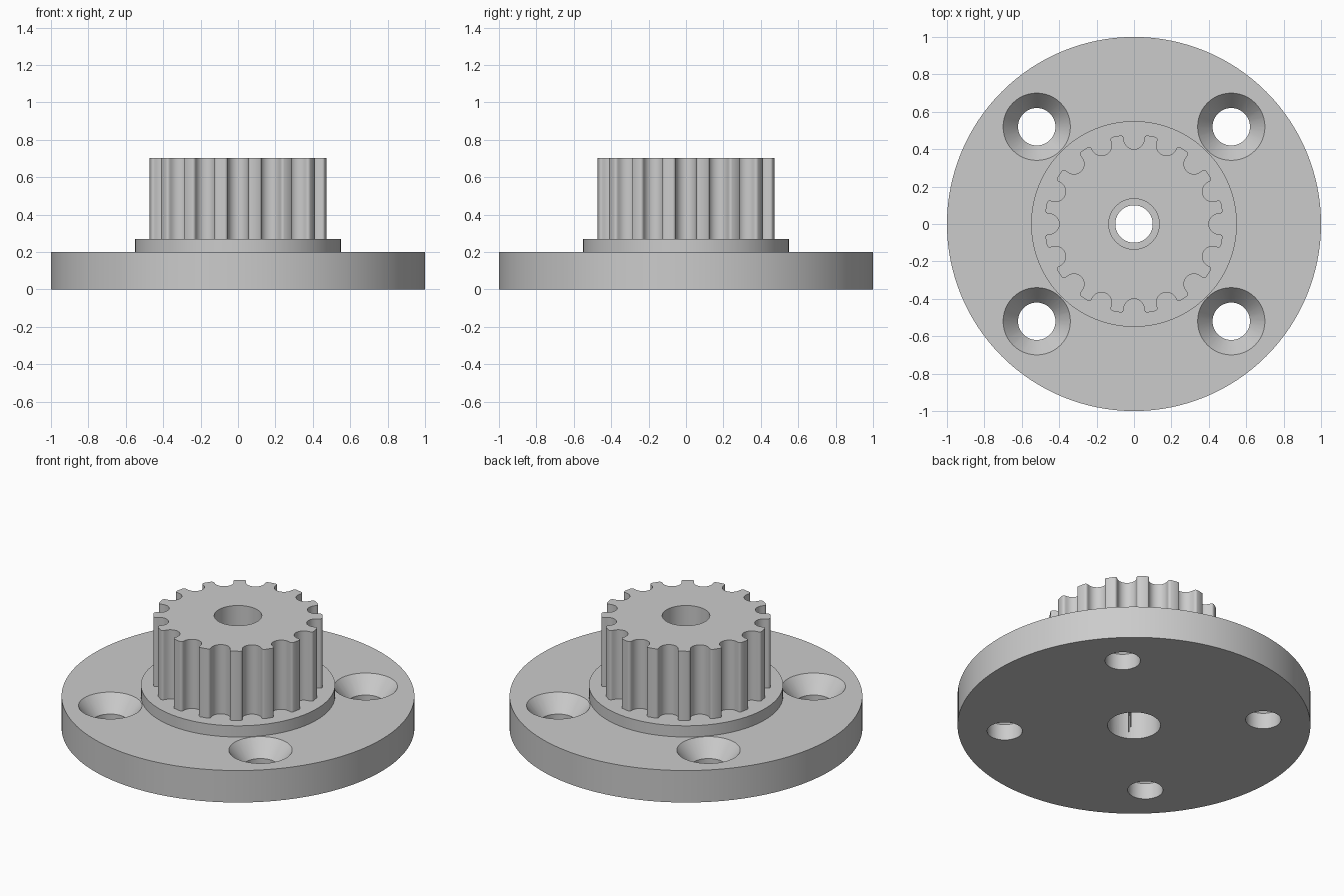
import bpy
import bmesh
from math import sin, cos, pi, radians
from mathutils import Matrix, Vector

cube = bpy.data.objects.get("Cube")
if cube:
    bpy.data.objects.remove(cube, do_unlink=True)

grey = bpy.data.materials.new("plain_grey")
grey.use_nodes = True
colour = (0.6, 0.6, 0.6, 1)
grey.diffuse_color = colour
grey.node_tree.nodes["Principled BSDF"].inputs["Base Color"].default_value = colour

TEETH = 16
TIP, ROOT, GROOVE = 0.475, 0.40, 0.0545
PLATE_TOP, HUB_TOP, GEAR_TOP = 0.2, 0.27, 0.703


def finish(bm, name):
    """Turn a bmesh into a grey object."""
    bmesh.ops.recalc_face_normals(bm, faces=bm.faces)
    mesh = bpy.data.meshes.new(name)
    bm.to_mesh(mesh)
    bm.free()
    mesh.materials.append(grey)
    obj = bpy.data.objects.new(name, mesh)
    bpy.context.collection.objects.link(obj)
    return obj


def lathe(name, profile, steps, centre=(0, 0)):
    """Revolve (radius, height) points that start and end on the axis."""
    bm = bmesh.new()
    verts = [bm.verts.new((r, 0, z)) for r, z in profile]
    edges = [bm.edges.new(pair) for pair in zip(verts, verts[1:])]
    bmesh.ops.spin(bm, geom=verts + edges, cent=(0, 0, 0), axis=(0, 0, 1),
                   angle=2 * pi, steps=steps)
    bmesh.ops.remove_doubles(bm, verts=bm.verts, dist=0.0001)
    bmesh.ops.translate(bm, verts=bm.verts, vec=(*centre, 0))
    return finish(bm, name)


def activate(obj):
    bpy.ops.object.select_all(action='DESELECT')
    obj.select_set(True)
    bpy.context.view_layer.objects.active = obj


def cut(obj, cutter):
    activate(obj)
    mod = obj.modifiers.new("cut", 'BOOLEAN')
    mod.operation = 'DIFFERENCE'
    mod.solver = 'EXACT'
    mod.object = cutter
    bpy.ops.object.modifier_apply(modifier=mod.name)


# Round base plate with the raised hub step
flange = lathe("flange", [(0, 0), (1, 0), (1, PLATE_TOP), (0.55, PLATE_TOP),
                          (0.55, HUB_TOP), (0, HUB_TOP)], 128)

# Toothed pulley: one rounded groove repeated around the axis
half = [(GROOVE * sin(a), ROOT + GROOVE * (1 - cos(a)))
        for a in (radians(85) * i / 8 for i in range(9))]
fillet = 0.015
half += [(GROOVE + 0.001 + fillet * (1 - cos(a)), TIP - 0.001 - fillet * (1 - sin(a)))
         for a in (pi / 2 * i / 4 for i in range(5))]
groove = [(-x, y) for x, y in reversed(half[1:])] + half
bm = bmesh.new()
outline = []
for tooth in range(TEETH):
    turn = Matrix.Rotation(-2 * pi * tooth / TEETH, 3, 'Z')
    outline += [bm.verts.new(turn @ Vector((x, y, HUB_TOP))) for x, y in groove]
base = bm.faces.new(outline)
top = bmesh.ops.extrude_face_region(bm, geom=[base], use_keep_orig=True)
bmesh.ops.translate(bm, vec=(0, 0, GEAR_TOP - HUB_TOP),
                    verts=[g for g in top["geom"] if isinstance(g, bmesh.types.BMVert)])
pulley = finish(bm, "toothed_pulley")

# Stepped bore through both parts
bore = lathe("bore_cutter", [(0, -0.1), (0.15, -0.1), (0.15, 0.3), (0.1, 0.3),
                             (0.1, 0.45), (0.135, 0.45), (0.135, 0.9), (0, 0.9)], 64)
cutters = [bore]
cut(flange, bore)
cut(pulley, bore)

# Four countersunk screw holes
for sx in (-1, 1):
    for sy in (-1, 1):
        hole = lathe("screw_hole_cutter",
                     [(0, -0.1), (0.1, -0.1), (0.1, 0.1), (0.18, PLATE_TOP),
                      (0.18, 0.4), (0, 0.4)], 48, (0.52 * sx, 0.52 * sy))
        cut(flange, hole)
        cutters.append(hole)

for cutter in cutters:
    bpy.data.objects.remove(cutter, do_unlink=True)

# Smooth curved walls, sharp rims
for part in (flange, pulley):
    activate(part)
    bpy.ops.object.shade_smooth_by_angle(angle=radians(30))
